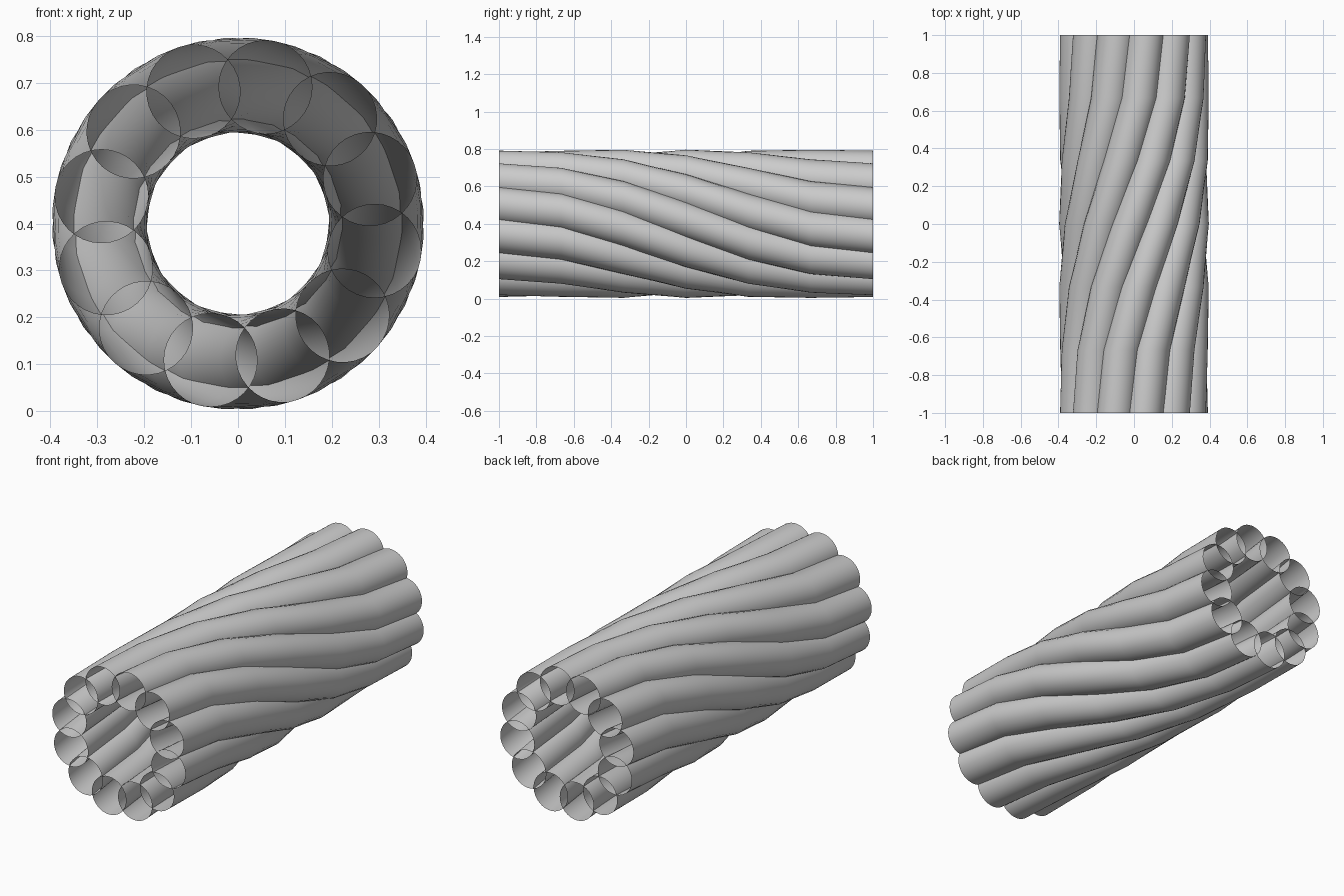
import bpy, bmesh
from math import sin, cos, radians, tau

if "Cube" in bpy.data.objects:
    bpy.data.objects.remove(bpy.data.objects["Cube"])

TUBES, SIDES, SEGS = 12, 32, 6
RING_R, TUBE_R, CZ = 0.297, 0.1, 0.4
TWIST = radians(90)


def make_tube(index):
    # open tube whose round sections swing around the bundle axis, easing at both ends
    bm = bmesh.new()
    rings = []
    for s in range(SEGS + 1):
        t = s / SEGS
        a = radians(18.75) + tau * index / TUBES - TWIST * t * t * (3 - 2 * t)
        cx, cz = RING_R * cos(a), CZ + RING_R * sin(a)
        rings.append([bm.verts.new((cx + TUBE_R * cos(a + tau * k / SIDES), 2 * t - 1,
                                    cz + TUBE_R * sin(a + tau * k / SIDES)))
                      for k in range(SIDES)])
    for r0, r1 in zip(rings, rings[1:]):
        for k in range(SIDES):
            n = (k + 1) % SIDES
            bm.faces.new((r0[k], r1[k], r1[n], r0[n])).smooth = True
    bmesh.ops.recalc_face_normals(bm, faces=bm.faces)
    me = bpy.data.meshes.new("twisted_tube")
    bm.to_mesh(me)
    bm.free()
    ob = bpy.data.objects.new(f"twisted_tube_{index + 1}", me)
    bpy.context.collection.objects.link(ob)


# ring of twelve overlapping tubes
for i in range(TUBES):
    make_tube(i)
